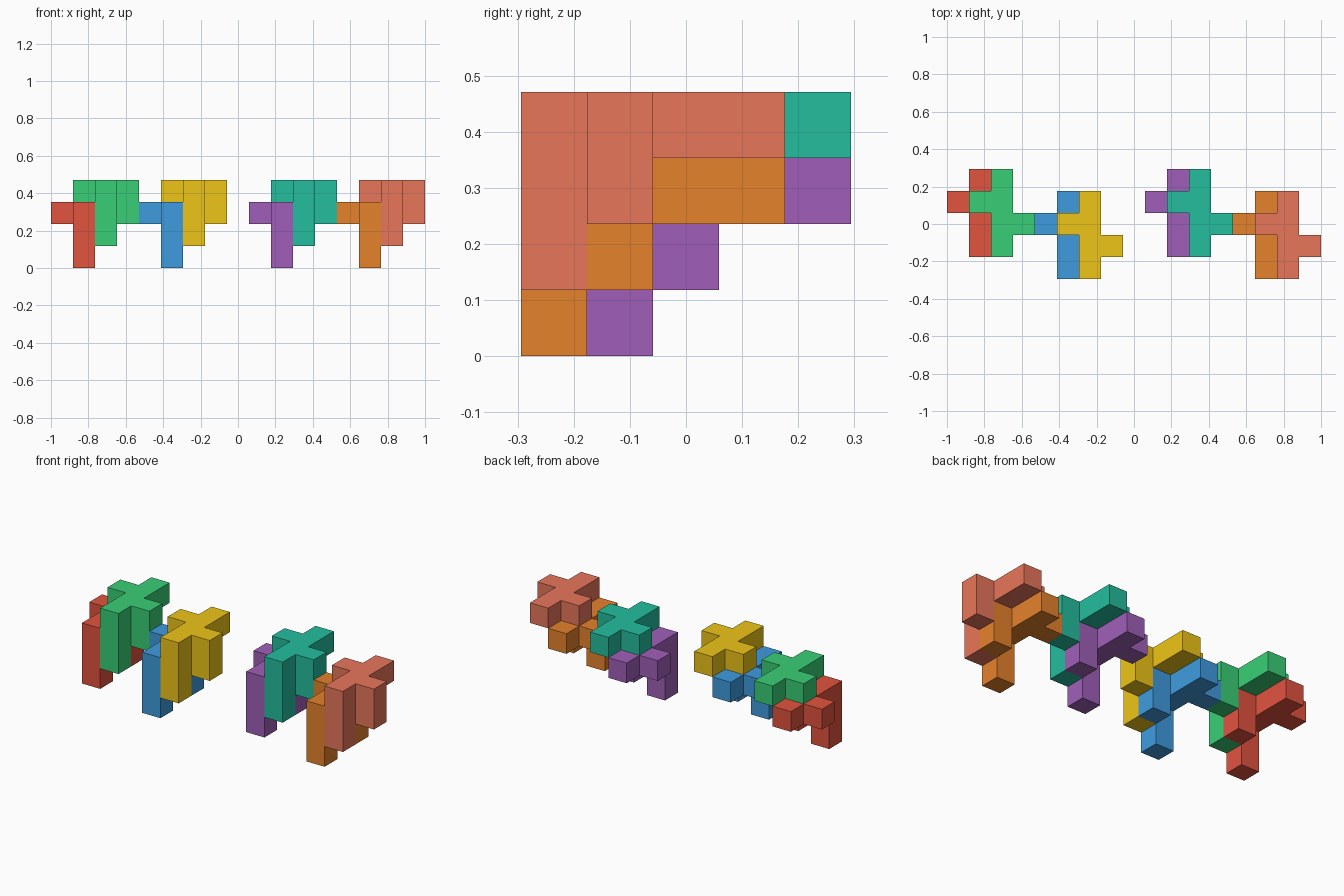
import bpy, bmesh
from mathutils import Color, Vector

if "Cube" in bpy.data.objects:
    bpy.data.objects.remove(bpy.data.objects["Cube"])

U = 2 / 17  # one cube cell

# Cells of the nine-cube piece: tall front leg, spine, short right leg, left arm
PIECE = ([(1, 0, z) for z in (1, 2, 3)] + [(1, y, 3) for y in (1, 2, 3)]
         + [(2, 1, 2), (2, 1, 3), (0, 2, 3)])


def build_piece(name, color, offset):
    cells = {tuple(a + b for a, b in zip(c, offset)) for c in PIECE}
    bm = bmesh.new()
    # Keep only the outer cube sides
    for c in cells:
        for axis in range(3):
            for s in (-1, 1):
                n = [0, 0, 0]
                n[axis] = s
                if tuple(a + b for a, b in zip(c, n)) in cells:
                    continue
                n = Vector(n)
                a = Vector([float(i == (axis + 1) % 3) for i in range(3)])
                b = n.cross(a)
                mid = Vector(c) + Vector((.5, .5, .5)) + n / 2
                corners = [mid + (a * i + b * j) / 2
                           for i, j in ((-1, -1), (1, -1), (1, 1), (-1, 1))]
                bm.faces.new([bm.verts.new((p - Vector((8.5, 2.5, 0))) * U)
                              for p in corners])
    bmesh.ops.remove_doubles(bm, verts=bm.verts, dist=1e-4)
    me = bpy.data.meshes.new(name)
    bm.to_mesh(me)
    bm.free()
    # Hex colour converted to linear
    mat = bpy.data.materials.new(name)
    rgb = Color([int(color[i:i + 2], 16) / 255 for i in (0, 2, 4)])
    mat.diffuse_color = (*rgb.from_srgb_to_scene_linear(), 1)
    mat.use_nodes = True
    mat.node_tree.nodes["Principled BSDF"].inputs["Base Color"].default_value = mat.diffuse_color
    me.materials.append(mat)
    bpy.context.collection.objects.link(bpy.data.objects.new(name, me))


# Four nested pairs: x cell, y cell, lower piece, upper piece
PAIRS = [
    (0, 1, ("red", "E2533F"), ("green", "39CF76")),
    (4, 0, ("blue", "3F9CDF"), ("yellow", "EEC518")),
    (9, 1, ("purple", "A05FB8"), ("teal", "24BE9E")),
    (13, 0, ("orange", "E6822B"), ("salmon", "E8765B")),
]
for x, y, low, high in PAIRS:
    build_piece(low[0] + "_lower_piece", low[1], (x, y, -1))
    build_piece(high[0] + "_upper_piece", high[1], (x + 1, y, 0))
